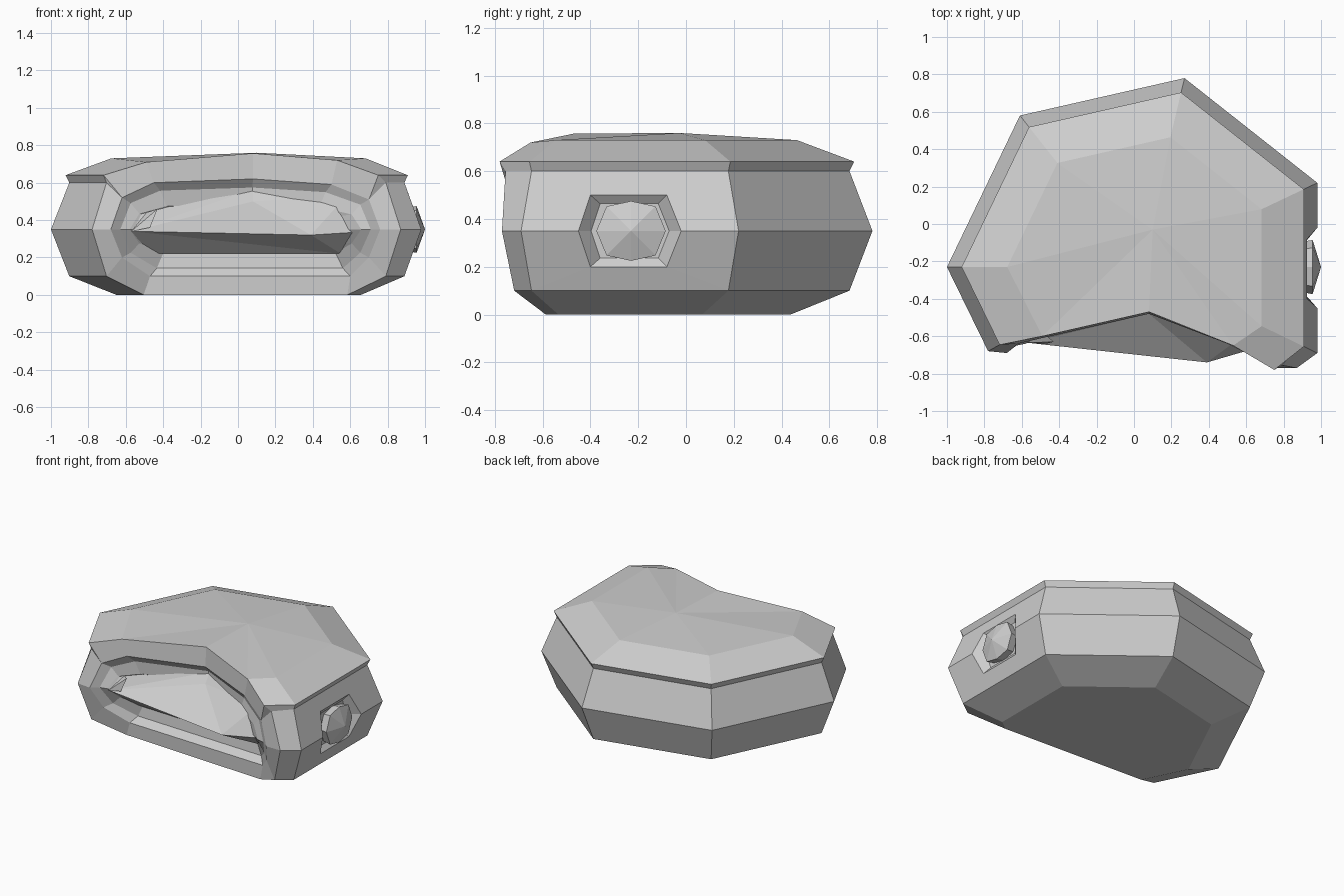
import bpy
import bmesh
import math
from mathutils import Vector

cube = bpy.data.objects.get("Cube")
if cube:
    bpy.data.objects.remove(cube)

# Single stone grey
grey = bpy.data.materials.new("stone_grey")
grey.use_nodes = True
tone = (0.62, 0.62, 0.62, 1)
grey.diffuse_color = tone
grey.node_tree.nodes["Principled BSDF"].inputs["Base Color"].default_value = tone


def add_object(name, bm):
    mesh = bpy.data.meshes.new(name)
    bm.to_mesh(mesh)
    bm.free()
    mesh.materials.append(grey)
    obj = bpy.data.objects.new(name, mesh)
    bpy.context.scene.collection.objects.link(obj)
    return obj


def from_faces(name, faces, closed=True):
    bm = bmesh.new()
    for points in faces:
        bm.faces.new([bm.verts.new(p) for p in points])
    bmesh.ops.remove_doubles(bm, verts=bm.verts, dist=0.0005)
    if closed:
        bmesh.ops.recalc_face_normals(bm, faces=bm.faces)
    return add_object(name, bm)


def from_hull(name, points):
    bm = bmesh.new()
    for p in points:
        bm.verts.new(p)
    bmesh.ops.convex_hull(bm, input=bm.verts)
    return add_object(name, bm)


def strip(first, second, wrap=True):
    n = len(first)
    return [(first[i], first[(i + 1) % n], second[(i + 1) % n], second[i])
            for i in range(n if wrap else n - 1)]


def fan(ring, centre):
    return [(ring[i], ring[(i + 1) % len(ring)], centre) for i in range(len(ring))]


# Plan outline, from the front left corner round the back to the front right
PLAN = [(-.78, -.68), (-1, -.23), (-.61, .58), (.27, .78),
        (.98, .22), (.98, -.69), (.87, -.77)]
CX, CY, MID = .03, -.23, .35


def ring_at(z, scale):
    return [Vector((CX + (x - CX) * scale, CY + (y - CY) * scale, z)) for x, y in PLAN]


base, low, waist, high, brim, crown = [
    ring_at(z, s) for z, s in
    [(0, .66), (.1, .905), (MID, 1), (.6, .905), (.64, .924), (.73, .687)]]
high[6].y = -.755
brim[6] = Vector((.75, -.78, .64))
faces = [base]

# Side walls, leaving out the panel that holds the knob
SOCKET_WALL = 4
for lower, upper in [(base, low), (low, waist), (waist, high), (high, brim)]:
    for i, quad in enumerate(strip(lower, upper, wrap=False)):
        if i != SOCKET_WALL or waist not in (lower, upper):
            faces.append(quad)

# Hexagonal socket in the side wall
hexagon = [(-.45, .35), (-.40, .50), (-.08, .50), (-.02, .35), (-.08, .20), (-.40, .20)]
rim = [Vector((.98 - .36 * abs(z - MID), y, z)) for y, z in hexagon]
floor = [Vector((.90, CY + (y - CY) * .76, MID + (z - MID) * .76)) for y, z in hexagon]
frame = [waist[5], high[5], high[4], waist[4], low[4], low[5]]
faces += strip(frame, rim) + strip(rim, floor) + [floor]

# Roof with a shallow crown, cut back along the front
roof_left = Vector((-.49, -.60, .71))
roof_mid = Vector((.08, -.47, .757))
roof_right = Vector((.53, -.65, .72))
crown[0], crown[6] = roof_left, roof_right
faces += strip(brim, crown, wrap=False)
faces += fan(crown + [roof_mid], Vector((.10, -.03, .76)))

# Front opening: raised frame, inner bevel and recess
lip = [Vector(p) for p in [
    (-.68, -.69, .35), (-.62, -.64, .52), (-.45, -.60, .60), (.08, -.48, .62),
    (.50, -.64, .59), (.70, -.74, .51), (.76, -.77, .35), (.70, -.68, .20),
    (.60, -.58, .10), (-.47, -.54, .10), (-.62, -.62, .20)]]
outer = [waist[0], brim[0], roof_left, roof_mid, roof_right, brim[6],
         waist[6], low[6], base[6], base[0], low[0]]
for i, quad in enumerate(strip(outer, lip)):
    if i == 0:
        faces += [(waist[0], high[0], lip[1], lip[0]), (high[0], brim[0], lip[1])]
    elif i == 5:
        faces += [(high[6], waist[6], lip[6], lip[5]), (brim[6], high[6], lip[5])]
    else:
        faces.append(quad)


def inner_ring(sx, sz, back):
    return [Vector((.04 + (p.x - .04) * sx, p.y + back, MID + (p.z - MID) * sz)) for p in lip]


bevel = inner_ring(.93, .83, .04)
recess = inner_ring(.86, .50, .05)
faces += strip(lip, bevel) + strip(bevel, recess)
faces += fan(recess, Vector((.04, -.3, MID)))
from_faces("shell", faces)

# Wedge shaped visor filling the opening
left, nose, right = (-.57, -.635, .34), (.39, -.74, .32), (.63, -.67, .335)
top_left, top_mid, top_right = (-.52, -.54, .53), (.08, -.43, .565), (.58, -.60, .53)
peak = (.08, -.48, .50)
under_left, under_right = (-.47, -.50, .22), (.55, -.54, .22)
from_faces("visor", [
    (left, nose, peak), (left, peak, top_mid), (left, top_mid, top_left),
    (nose, right, top_right), (nose, top_right, peak), (peak, top_right, top_mid),
    (left, under_left, under_right), (left, under_right, nose),
    (nose, under_right, right)], closed=False)

# Small spikes at both ends of the visor
from_hull("right_spike", [nose, right, (.49, -.63, .46), (.50, -.52, .40)])
from_hull("left_spike", [left, (-.43, -.63, .46), (-.47, -.64, .36), (-.55, -.52, .42)])

# Faceted knob set in the socket
knob = [(.98, CY, MID)]
for i in range(8):
    a = math.pi * i / 4
    r = .125 if i % 4 == 2 else .145
    for x, s in [(.88, .9), (.955, 1)]:
        knob.append((x, CY + r * s * math.cos(a), MID + r * s * math.sin(a)))
knob[0] = (1, CY, MID)
from_hull("side_knob", knob)
